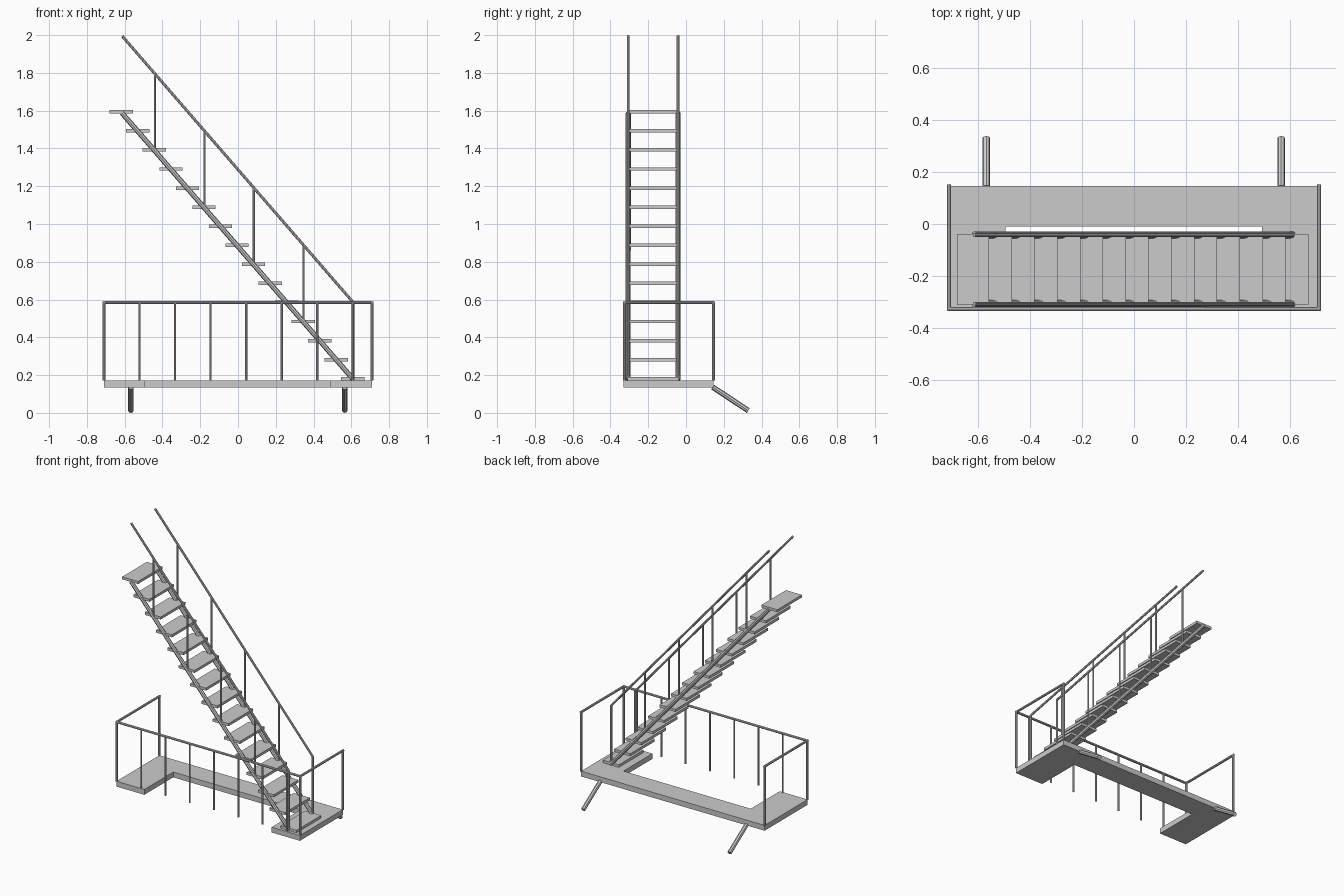
import bpy, bmesh
from mathutils import Vector

if "Cube" in bpy.data.objects:
    bpy.data.objects.remove(bpy.data.objects["Cube"])


def make_object(name, bm):
    bmesh.ops.recalc_face_normals(bm, faces=bm.faces[:])
    mesh = bpy.data.meshes.new(name)
    bm.to_mesh(mesh)
    bm.free()
    obj = bpy.data.objects.new(name, mesh)
    bpy.context.collection.objects.link(obj)
    return obj


def rod(name, a, b, radius, sides=8):
    """Faceted bar running from a to b."""
    a, b = Vector(a), Vector(b)
    bm = bmesh.new()
    bmesh.ops.create_cone(bm, cap_ends=True, segments=sides, radius1=radius,
                          radius2=radius, depth=(b - a).length)
    obj = make_object(name, bm)
    obj.location = (a + b) / 2
    obj.rotation_mode = 'QUATERNION'
    obj.rotation_quaternion = (b - a).to_track_quat('Z', 'Y')
    return obj


def box(name, center, size):
    bm = bmesh.new()
    bmesh.ops.create_cube(bm, size=1)
    bmesh.ops.scale(bm, vec=size, verts=bm.verts)
    obj = make_object(name, bm)
    obj.location = center
    return obj


FLOOR_BOTTOM, FLOOR_TOP, RAIL_Z = 0.135, 0.172, 0.585
END_X, FRONT_Y, BACK_Y = 0.71, -0.326, 0.145

# U-shaped landing with an open notch at the front
outline = [(-0.71, -0.33), (-0.494, -0.33), (-0.494, -0.01), (0.491, -0.01),
           (0.491, -0.33), (0.71, -0.33), (0.71, BACK_Y), (-0.71, BACK_Y)]
bm = bmesh.new()
face = bm.faces.new([bm.verts.new((x, y, FLOOR_BOTTOM)) for x, y in outline])
ext = bmesh.ops.extrude_face_region(bm, geom=[face], use_keep_orig=True)
top = [v for v in ext["geom"] if isinstance(v, bmesh.types.BMVert)]
bmesh.ops.translate(bm, verts=top, vec=(0, 0, FLOOR_TOP - FLOOR_BOTTOM))
make_object("landing_floor", bm)

# Slanted wall braces
for x in (-0.567, 0.565):
    rod("wall_brace", (x, 0.141, 0.137), (x, 0.330, 0.012), 0.0145)

# Landing guard rail: front bar, end bars, corner posts
rod("front_rail", (-END_X - .006, FRONT_Y, RAIL_Z), (END_X + .006, FRONT_Y, RAIL_Z), 0.008)
for x in (-END_X, END_X):
    rod("end_rail", (x, FRONT_Y - .006, RAIL_Z), (x, BACK_Y + .006, RAIL_Z), 0.008)
    for y in (FRONT_Y, BACK_Y):
        rod("corner_post", (x, y, FLOOR_TOP), (x, y, RAIL_Z), 0.008)

# Thin balusters of the front rail
for i in range(7):
    x = -0.521 + i * 0.188
    rod("front_baluster", (x, FRONT_Y, FLOOR_TOP), (x, FRONT_Y, RAIL_Z), 0.006)

# Stair treads
STEPS = 15
for i in range(STEPS):
    t = i / (STEPS - 1)
    box("tread", (0.608 - 1.226 * t, -0.174, 0.181 + 1.413 * t), (0.123, 0.272, 0.018))

# Stringers, handrails and their posts on both sides of the stair
for y in (-0.306, -0.042):
    rod("stringer", (0.61, y, 0.178), (-0.614, y, 1.587), 0.0135)
    rod("handrail", (0.61, y, 0.585), (-0.613, y, 1.995), 0.0075)
    rod("stair_end_post", (0.608, y, FLOOR_TOP), (0.608, y, 0.587), 0.0075)
    for x in (-0.44, -0.177, 0.084, 0.347):
        rail_z = 0.585 + (0.61 - x) * 1.153
        rod("stair_baluster", (x, y, rail_z - 0.405), (x, y, rail_z), 0.006)
